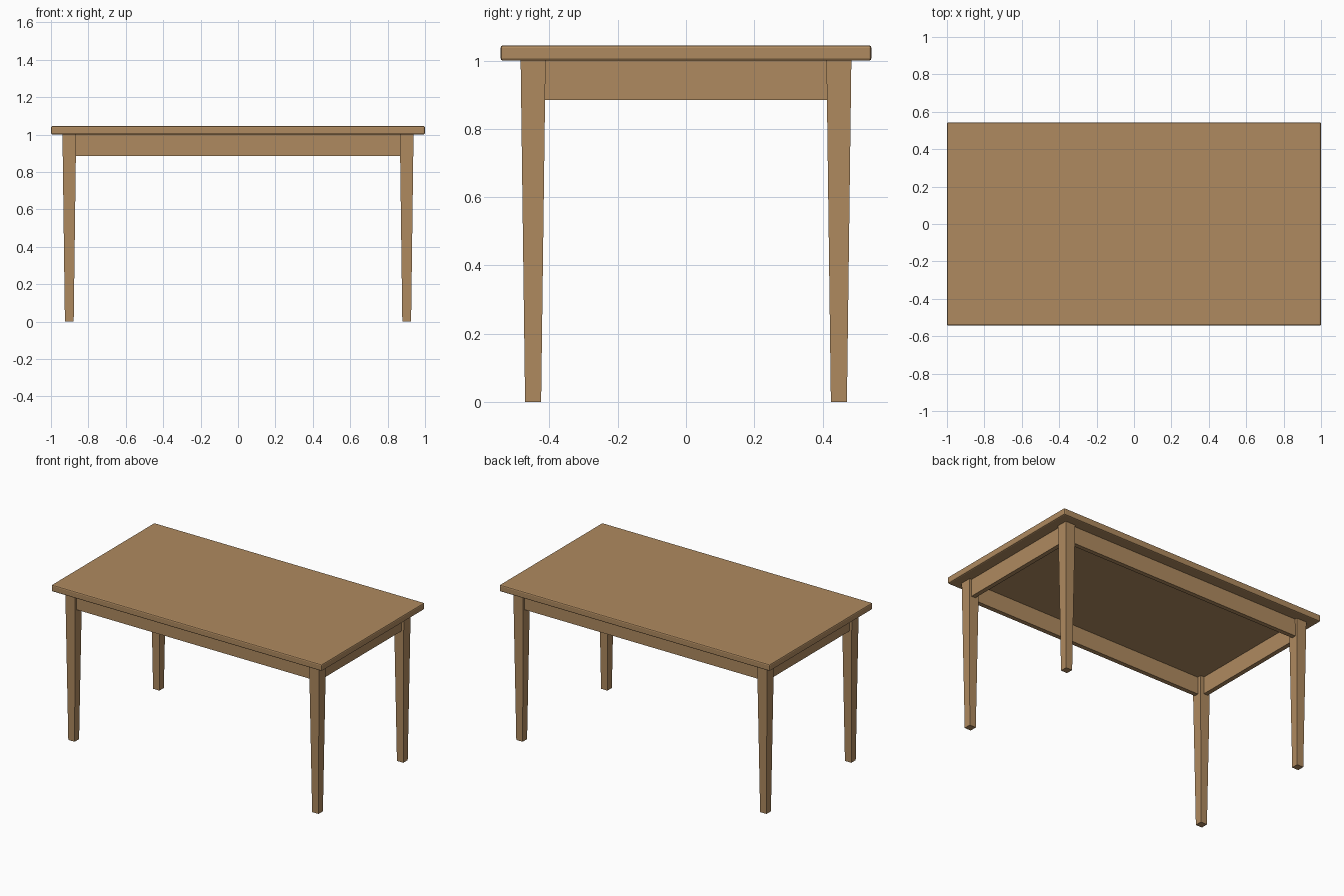
import bpy
import bmesh

cube = bpy.data.objects.get("Cube")
if cube:
    bpy.data.objects.remove(cube, do_unlink=True)

# One wood colour for the whole table
wood = bpy.data.materials.new("warm_wood")
wood.use_nodes = True
colour = (0.43, 0.255, 0.115, 1)
wood.diffuse_color = colour
wood.node_tree.nodes["Principled BSDF"].inputs["Base Color"].default_value = colour

TOP_HEIGHT, UNDERSIDE = 1.045, 1.0
LEG_X, LEG_Y = 0.902, 0.448
LEG_TOP, LEG_FOOT = 0.073, 0.047
APRON_BOTTOM, APRON_THICK = 0.885, 0.03
APRON_INSET = 0.005  # shift of the apron outward from the leg centre


def block(name, centre, size, foot_scale=1.0, bevel=0.0):
    """Box with an optional taper towards the bottom and softened edges."""
    bm = bmesh.new()
    bmesh.ops.create_cube(bm, size=1)
    for v in bm.verts:
        taper = foot_scale if v.co.z < 0 else 1
        v.co.x *= size[0] * taper
        v.co.y *= size[1] * taper
        v.co.z *= size[2]
    mesh = bpy.data.meshes.new(name)
    bm.to_mesh(mesh)
    bm.free()
    mesh.materials.append(wood)
    obj = bpy.data.objects.new(name, mesh)
    obj.location = centre
    bpy.context.collection.objects.link(obj)
    if bevel:
        mod = obj.modifiers.new("soft_edges", "BEVEL")
        mod.width = bevel
        mod.segments = 2
    return obj


# Tabletop
block("tabletop", (0, 0, (TOP_HEIGHT + UNDERSIDE) / 2),
      (2, 1.087, TOP_HEIGHT - UNDERSIDE), bevel=0.008)

# Tapered legs
for sx, side in ((-1, "right"), (1, "left")):
    for sy, end in ((-1, "front"), (1, "back")):
        block(f"{end}_{side}_leg", (sx * LEG_X, sy * LEG_Y, UNDERSIDE / 2),
              (LEG_TOP, LEG_TOP, UNDERSIDE), foot_scale=LEG_FOOT / LEG_TOP)

# Aprons between the legs
apron_z = (APRON_BOTTOM + UNDERSIDE) / 2
apron_h = UNDERSIDE - APRON_BOTTOM
for s, end, side in ((-1, "front", "right"), (1, "back", "left")):
    block(f"{end}_apron", (0, s * (LEG_Y + APRON_INSET), apron_z),
          (2 * LEG_X - LEG_FOOT, APRON_THICK, apron_h))
    block(f"{side}_apron", (s * (LEG_X + APRON_INSET), 0, apron_z),
          (APRON_THICK, 2 * LEG_Y - LEG_FOOT, apron_h))
